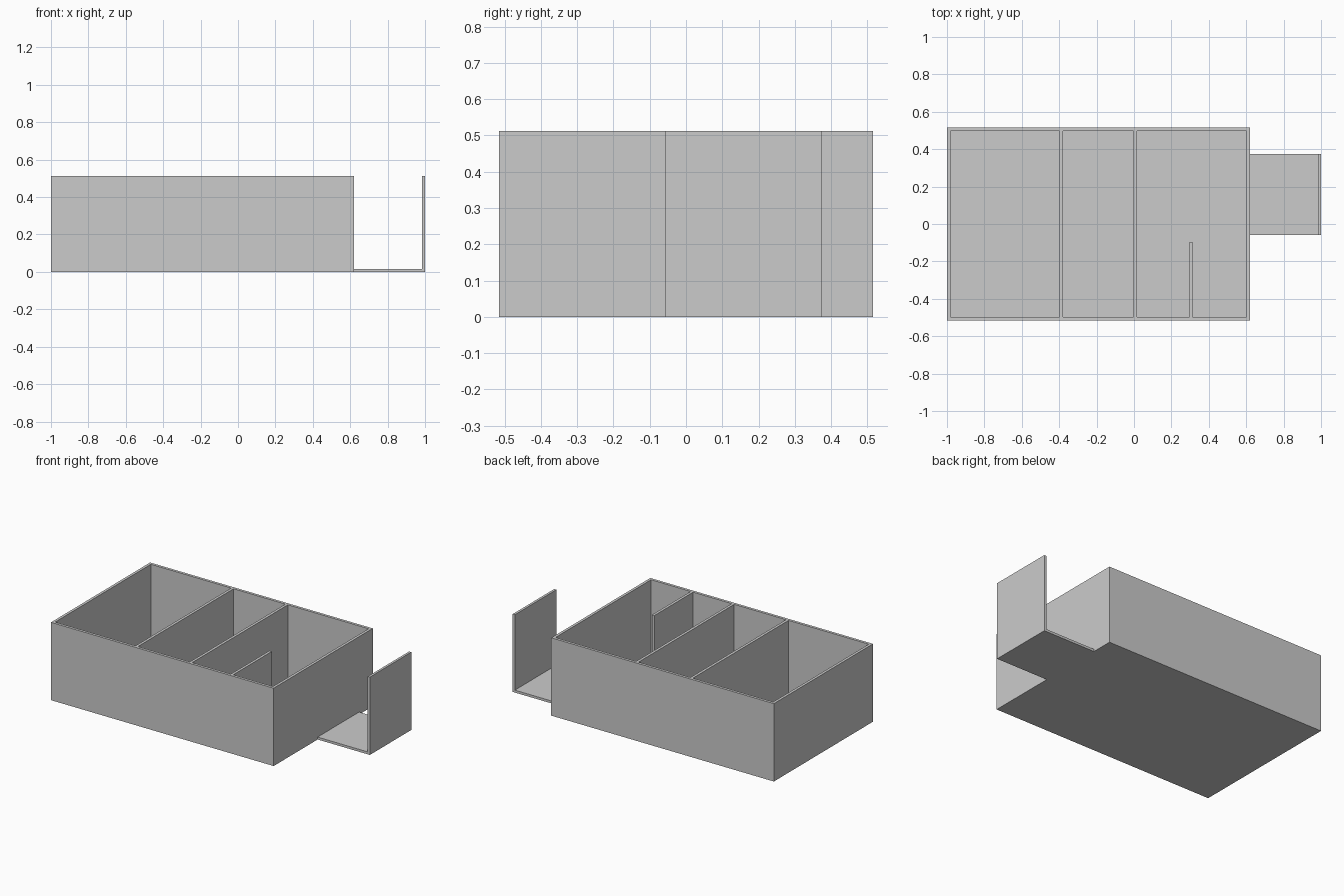
import bpy, bmesh
from mathutils import Vector

if "Cube" in bpy.data.objects:
    bpy.data.objects.remove(bpy.data.objects["Cube"])

T = 0.018            # wall thickness
H = 0.512            # wall height
X0, X1 = -1.0, 0.62  # main box extents
Y = 0.515
YI = Y - T


def prism(name, outline, offset):
    """Extrude a closed 3D outline along an offset vector."""
    bm = bmesh.new()
    face = bm.faces.new([bm.verts.new(p) for p in outline])
    ext = bmesh.ops.extrude_face_region(bm, geom=[face])
    verts = [v for v in ext["geom"] if isinstance(v, bmesh.types.BMVert)]
    bmesh.ops.translate(bm, verts=verts, vec=Vector(offset))
    bmesh.ops.recalc_face_normals(bm, faces=bm.faces)
    mesh = bpy.data.meshes.new(name)
    bm.to_mesh(mesh)
    bm.free()
    obj = bpy.data.objects.new(name, mesh)
    bpy.context.collection.objects.link(obj)
    return obj


def rect(x0, x1, y0, y1):
    return [(x0, y0), (x1, y0), (x1, y1), (x0, y1)]


# main open box, solid before its compartments are cut
box = prism("compartment_box", [(x, y, 0) for x, y in rect(X0, X1, -Y, Y)], (0, 0, H))

# compartments: two plain rooms and one split by a short partition
stub0, stub1, stub_end = 0.296, 0.314, -0.095
left, right = 0.015, X1 - T
rooms = [
    rect(X0 + T, -0.398, -YI, YI),
    rect(-0.38, -0.003, -YI, YI),
    [(left, -YI), (stub0, -YI), (stub0, stub_end), (stub1, stub_end),
     (stub1, -YI), (right, -YI), (right, YI), (left, YI)],
]
for i, room in enumerate(rooms):
    cutter = prism(f"room_cutter_{i}", [(x, y, T - 0.002) for x, y in room], (0, 0, H))
    cutter.hide_render = True
    mod = box.modifiers.new(f"room_{i}", 'BOOLEAN')
    mod.operation = 'DIFFERENCE'
    mod.solver = 'EXACT'
    mod.object = cutter
    bpy.context.view_layer.objects.active = box
    bpy.ops.object.modifier_apply(modifier=mod.name)
    bpy.data.objects.remove(cutter, do_unlink=True)

# side platform with an upright end panel, one L-shaped profile
profile = [(X1, 0), (1, 0), (1, H), (1 - 0.016, H), (1 - 0.016, 0.016), (X1, 0.016)]
prism("side_platform", [(x, -0.058, z) for x, z in profile], (0, 0.431, 0))
